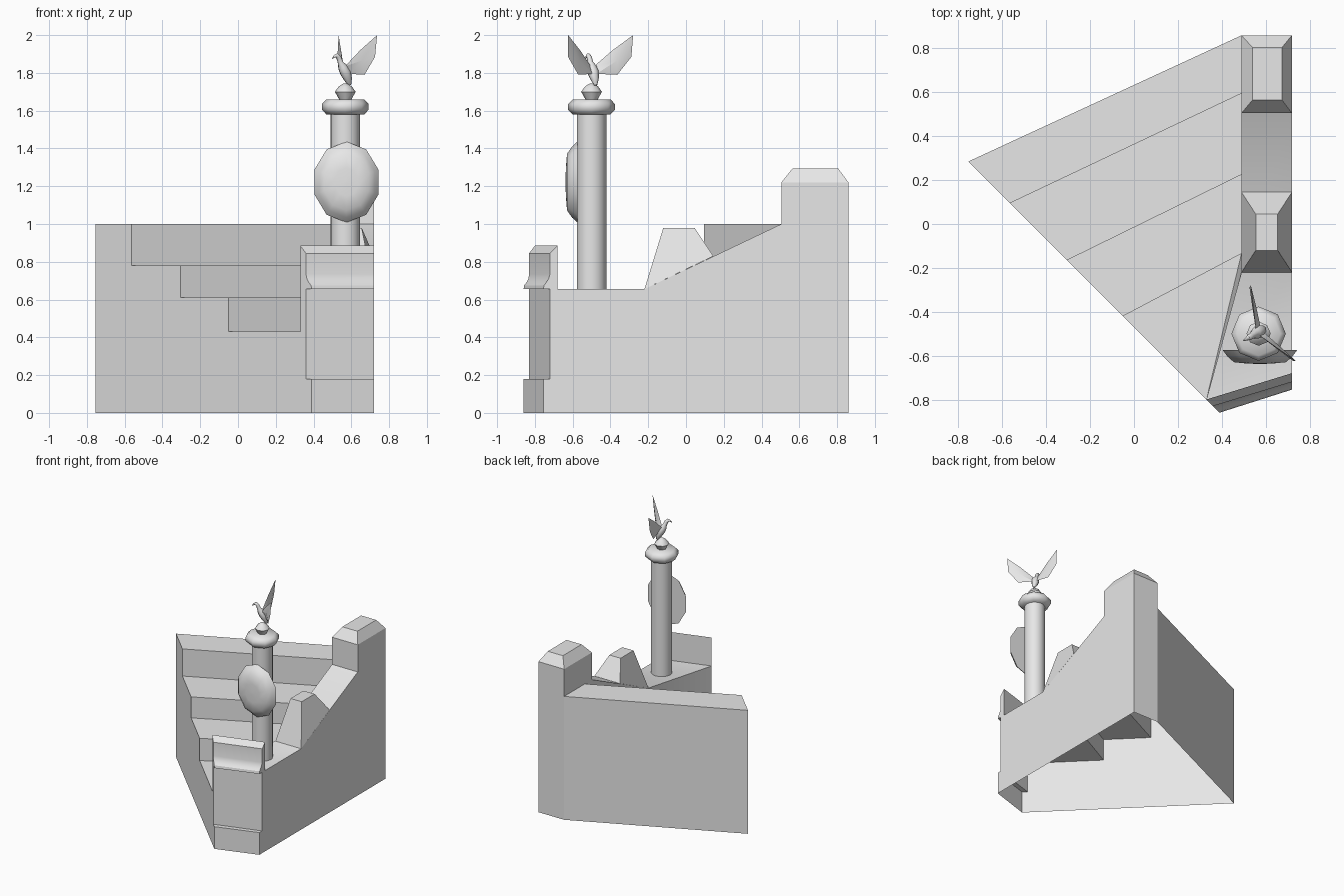
import bpy, bmesh, math
from mathutils import Vector

cube = bpy.data.objects.get("Cube")
if cube:
    bpy.data.objects.remove(cube, do_unlink=True)

stone = bpy.data.materials.new("grey stone")
stone.use_nodes = True
stone.diffuse_color = (0.8, 0.8, 0.8, 1)
stone.node_tree.nodes["Principled BSDF"].inputs["Base Color"].default_value = (0.8, 0.8, 0.8, 1)


def finish(name, bm, angle=30):
    mesh = bpy.data.meshes.new(name)
    bm.to_mesh(mesh)
    bm.free()
    mesh.materials.append(stone)
    ob = bpy.data.objects.new(name, mesh)
    bpy.context.collection.objects.link(ob)
    bpy.ops.object.select_all(action='DESELECT')
    ob.select_set(True)
    bpy.context.view_layer.objects.active = ob
    bpy.ops.object.shade_smooth_by_angle(angle=math.radians(angle))
    return ob


def sheet(name, faces):
    """Open shell from (points, outward direction) pairs."""
    bm = bmesh.new()
    for pts, out in faces:
        f = bm.faces.new([bm.verts.new(p) for p in pts])
        f.normal_update()
        if f.normal.dot(Vector(out)) < 0:
            f.normal_flip()
    bmesh.ops.remove_doubles(bm, verts=bm.verts, dist=0.0005)
    return finish(name, bm)


def loft(name, rings, angle=50):
    """Closed solid skinned through equal-length rings of points."""
    bm = bmesh.new()
    rows = [[bm.verts.new(p) for p in r] for r in rings]
    n = len(rows[0])
    for a, b in zip(rows, rows[1:]):
        for i in range(n):
            j = (i + 1) % n
            bm.faces.new((a[i], a[j], b[j], b[i]))
    bm.faces.new(rows[0])
    bm.faces.new(rows[-1])
    bmesh.ops.recalc_face_normals(bm, faces=bm.faces)
    return finish(name, bm, angle)


def lathe(name, profile, sides, centre=(0.568, -0.5)):
    turn = [2 * math.pi * i / sides for i in range(sides)]
    return loft(name, [[(centre[0] + r * math.cos(t), centre[1] + r * math.sin(t), z)
                        for t in turn] for r, z in profile])


def at(points, z):
    return [(x, y, z) for x, y in points]


# Wedge-shaped flight of steps, open underneath
left = [(-0.755, 0.285), (-0.565, 0.095), (-0.305, -0.165), (-0.05, -0.42)]
right = [(0.49, 0.86), (0.49, 0.595), (0.49, 0.225), (0.49, -0.135)]
heights = [1.0, 0.78, 0.61, 0.43]
corner = (0.33, -0.8)
UP, FRONT, BACK, RIGHT, LEFT = (0, 0, 1), (0, -1, 0), (0, 1, 0), (1, 0, 0), (-1, 0, 0)
steps = [([*at([left[0], right[0]], 0), *at([right[0], left[0]], 1)], BACK)]
outline = [(*left[0], 0)]
for i, z in enumerate(heights):
    if i < 3:
        steps.append((at([left[i], left[i + 1], right[i + 1], right[i]], z), UP))
        low = heights[i + 1]
        steps.append(([*at([left[i + 1], right[i + 1]], z),
                       *at([right[i + 1], left[i + 1]], low)], FRONT))
    else:
        steps.append((at([left[3], corner, right[3]], z), UP))
    outline += [(*left[i], z), (*(left[i + 1] if i < 3 else corner), z)]
outline.append((*corner, 0))
steps.append((outline, LEFT))
sheet("steps", steps)

# Pier front section: left-end y, right-end y, height
pier = [(-0.86, -0.755, 0), (-0.86, -0.755, 0.18), (-0.83, -0.72, 0.18), (-0.83, -0.72, 0.655),
        (-0.86, -0.755, 0.655), (-0.857, -0.752, 0.675), (-0.845, -0.74, 0.69),
        (-0.835, -0.727, 0.71), (-0.83, -0.72, 0.735), (-0.83, -0.72, 0.845),
        (-0.8, -0.68, 0.885)]
pl = [(-0.47 - a, a, z) for a, b, z in pier]
pr = [(0.72, b, z) for a, b, z in pier]
faces = []
for i in range(len(pier) - 1):
    out = (0.3, -1, 0.1)
    if i == 1:
        out = UP
    elif i == 3:
        out = (0, 0, -1)
    faces.append(([pl[i], pr[i], pr[i + 1], pl[i + 1]], out))
faces.append((pl + [(*corner, 0)], LEFT))
faces.append(([(*corner, 0.655), (0.72, -0.68, 0.655), pr[-1], pl[-1]], BACK))
sheet("front_pier", faces)

# Sloping side wall with landing and tall end post
x0, x1 = 0.49, 0.72
top = [(-0.22, 0.655), (0.505, 1.0), (0.505, 1.22), (0.86, 1.22)]
stepped = [(0.86, 1), (0.595, 1), (0.595, 0.78), (0.225, 0.78), (0.225, 0.61),
           (-0.135, 0.61), (-0.135, 0.43)]
wall = [
    (pr + [(x1, -0.68, 0.655)] + [(x1, y, z) for y, z in top] + [(x1, 0.86, 0)], RIGHT),
    ([(x0, y, z) for y, z in top + stepped], LEFT),
    ([(x0, 0.86, 0), (x1, 0.86, 0), (x1, 0.86, 1.22), (x0, 0.86, 1.22)], BACK),
    (at([corner, (x1, -0.68), (x1, -0.22), (x0, -0.22)], 0.655), UP),
    ([(*corner, 0.43), (*corner, 0.655), (x0, -0.22, 0.655), (x0, -0.135, 0.43)], LEFT),
]
for (ya, za), (yb, zb) in zip(top[:2], top[1:3]):
    wall.append(([(x0, ya, za), (x1, ya, za), (x1, yb, zb), (x0, yb, zb)], (0, -1, 0.5)))
sheet("side_wall", wall)


# Tapered caps on the wall
def cap(name, ya, za, yb, zb, inner, z):
    xa, xb, yc, yd = inner
    loft(name, [[(x0, ya, za), (x1, ya, za), (x1, yb, zb), (x0, yb, zb)],
                at([(xa, yc), (xb, yc), (xb, yd), (xa, yd)], z)], 20)


cap("end_post_cap", 0.505, 1.22, 0.86, 1.22, (0.54, 0.675, 0.565, 0.805), 1.295)
cap("middle_post", -0.22, 0.655, 0.145, 0.83, (0.555, 0.655, -0.12, 0.045), 0.98)

# Column, capital and ball
lathe("column", [(0.078, 0.65), (0.078, 1.59)], 16)
lathe("capital", [(0.1, 1.58), (0.124, 1.605), (0.124, 1.635), (0.1, 1.66)], 8)
lathe("ball", [(0.03, 1.655), (0.055, 1.7), (0.035, 1.728), (0.008, 1.745)], 8)

# Ten-sided domed shield
ring = [2 * math.pi * i / 10 for i in range(10)]
loft("shield", [[(0.574 + 0.178 * k * math.sin(t), y, 1.222 + 0.214 * k * math.cos(t))
                 for t in ring] for k, y in [(1, -0.575), (0.88, -0.603), (0.7, -0.63),
                                             (0.35, -0.636), (0.03, -0.638)]], 60)

# Bird, laid out by side, forward and height
F, S = Vector((-0.86, -0.51, 0)), Vector((0.51, -0.86, 0))


def bird(s, f, z):
    return Vector((0.57, -0.49, z)) + S * s + F * f


body = [(-0.025, 1.735, 0.008), (-0.015, 1.765, 0.022), (0.0, 1.8, 0.03), (0.018, 1.83, 0.026),
        (0.032, 1.855, 0.015), (0.042, 1.88, 0.014), (0.055, 1.892, 0.013),
        (0.068, 1.888, 0.007), (0.083, 1.876, 0.002)]
rings = []
for i, (f, z, r) in enumerate(body):
    a, b = body[max(i - 1, 0)], body[min(i + 1, len(body) - 1)]
    d = Vector((b[0] - a[0], b[1] - a[1])).normalized()
    rings.append([bird(r * math.cos(t), f + r * math.sin(t) * d.y, z - r * math.sin(t) * d.x)
                  for t in [math.pi * k / 4 for k in range(8)]])
loft("bird_body", rings, 60)

wing = [(0.01, 0.01, 1.835), (0.1, -0.03, 1.92), (0.2, -0.075, 2.0), (0.195, -0.065, 1.885),
        (0.12, -0.045, 1.79), (0.01, -0.015, 1.795)]
for name, side in (("bird_left_wing", 1), ("bird_right_wing", -1)):
    bm = bmesh.new()
    rim = [bm.verts.new(bird(side * s, f, z)) for s, f, z in wing]
    for bulge in (0.006, -0.012):
        mid = bm.verts.new(bird(side * 0.115, -0.038 + bulge, 1.865))
        for i in range(6):
            bm.faces.new((rim[i], rim[(i + 1) % 6], mid))
    bmesh.ops.recalc_face_normals(bm, faces=bm.faces)
    finish(name, bm, 30)
